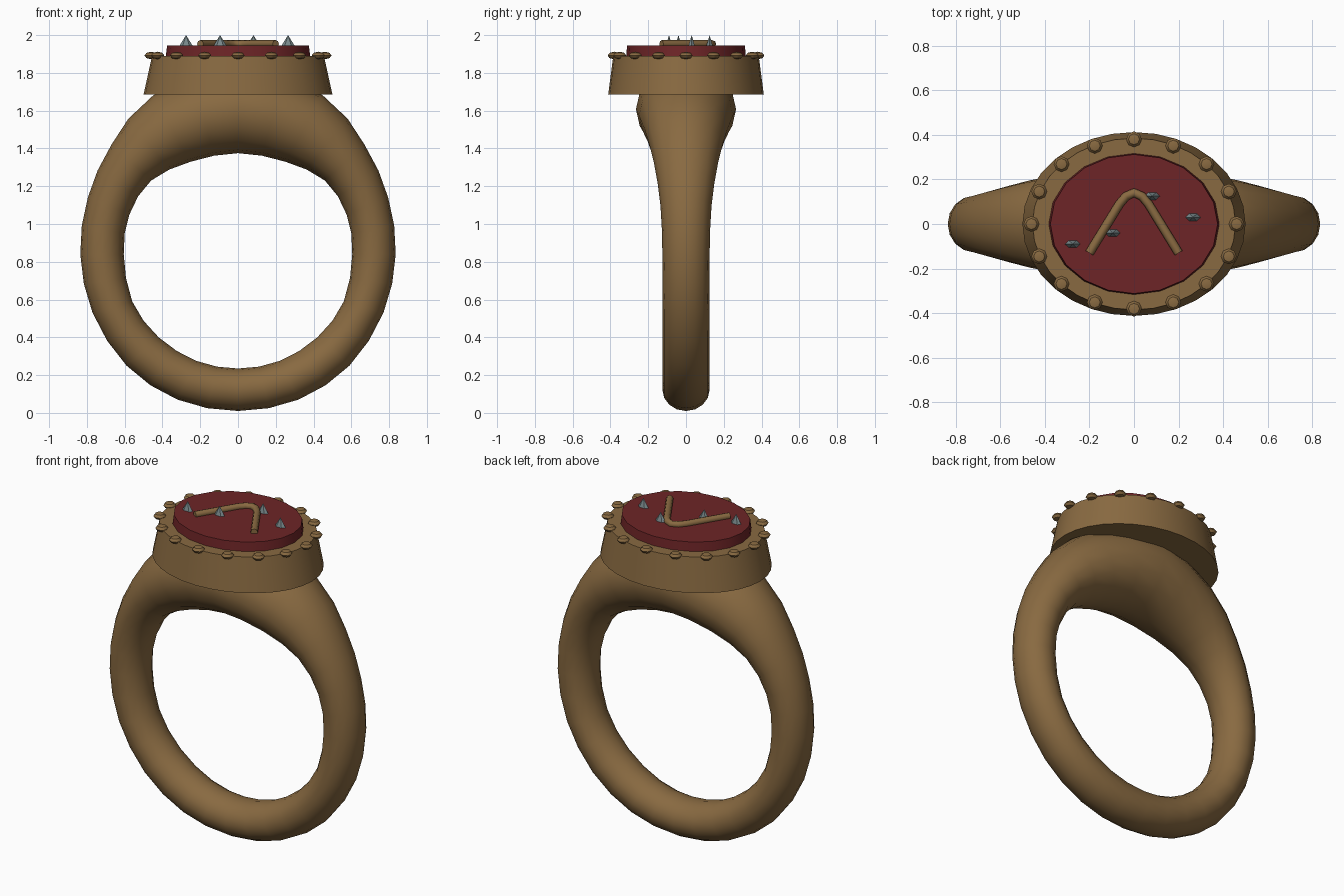
import bpy, bmesh, math
from mathutils import Vector

if "Cube" in bpy.data.objects:
    bpy.data.objects.remove(bpy.data.objects["Cube"])


def material(name, rgb):
    m = bpy.data.materials.new(name)
    m.diffuse_color = (*rgb, 1)
    m.use_nodes = True
    m.node_tree.nodes["Principled BSDF"].inputs["Base Color"].default_value = m.diffuse_color
    return m


BRONZE = material("bronze", (0.25, 0.144, 0.053))
RED = material("deep red", (0.155, 0.018, 0.02))
STEEL = material("grey steel", (0.19, 0.25, 0.26))


def add_object(name, bm, mat, angle=40):
    bmesh.ops.recalc_face_normals(bm, faces=bm.faces)
    me = bpy.data.meshes.new(name)
    bm.to_mesh(me)
    bm.free()
    me.materials.append(mat)
    ob = bpy.data.objects.new(name, me)
    bpy.context.collection.objects.link(ob)
    bpy.ops.object.select_all(action='DESELECT')
    ob.select_set(True)
    bpy.context.view_layer.objects.active = ob
    if angle:
        bpy.ops.object.shade_smooth_by_angle(angle=math.radians(angle))
    return ob


def loft(bm, loops, closed=False):
    """Skin rings of points; cap the ends unless the loft is closed."""
    rings = [[bm.verts.new(p) for p in loop] for loop in loops]
    n = len(rings[0])
    pairs = list(zip(rings, rings[1:]))
    if closed:
        pairs.append((rings[-1], rings[0]))
    else:
        bm.faces.new(rings[0])
        bm.faces.new(rings[-1])
    for a, b in pairs:
        for i in range(n):
            j = (i + 1) % n
            bm.faces.new((a[i], a[j], b[j], b[i]))


def oval(rx, ry, z, n):
    return [(rx * math.cos(t), ry * math.sin(t), z)
            for t in (2 * math.pi * i / n for i in range(n))]


# Band: (outer x, outer z, inner x, inner z, half width), bottom to top
half = [(0, .01, 0, .235, .125), (.32, .07, .22, .275, .125),
        (.59, .25, .42, .40, .125), (.77, .53, .56, .59, .125),
        (.835, .84, .605, .84, .125), (.795, 1.14, .575, 1.05, .135),
        (.67, 1.42, .46, 1.23, .17), (.45, 1.68, .25, 1.33, .22),
        (0, 1.84, 0, 1.375, .265)]
stations = [Vector(s) for s in half]
stations += [Vector((-s[0], s[1], -s[2], s[3], s[4])) for s in half[-2:0:-1]]
count = len(stations)
sections = []
for i in range(count):
    p0, p1, p2, p3 = (stations[(i + k) % count] for k in (-1, 0, 1, 2))
    sections += [p1, (p1 + p2) * 0.5625 - (p0 + p3) * 0.0625]
loops = []
for ox, oz, ix, iz, w in sections:
    loop = []
    for k in range(16):
        t = 2 * math.pi * k / 16
        c = (1 + math.cos(t)) / 2
        loop.append((ix + (ox - ix) * c, w * math.sin(t), iz + (oz - iz) * c))
    loops.append(loop)
bm = bmesh.new()
loft(bm, loops, closed=True)
add_object("band", bm, BRONZE, 60)

# Bezel: tapered oval collar
bm = bmesh.new()
loft(bm, [oval(.5, .412, 1.685, 32), oval(.455, .385, 1.89, 32)])
add_object("bezel", bm, BRONZE)

# Stone: shallow oval slab
bm = bmesh.new()
loft(bm, [oval(.385, .318, 1.87, 20), oval(.375, .312, 1.945, 20)])
add_object("stone", bm, RED, 30)

# Beads around the rim
for i in range(16):
    t = 2 * math.pi * i / 16
    bm = bmesh.new()
    bmesh.ops.create_uvsphere(bm, u_segments=8, v_segments=4, radius=.035)
    bmesh.ops.scale(bm, vec=(1, 1, .57), verts=bm.verts)
    bmesh.ops.translate(bm, vec=(.46 * math.cos(t), .38 * math.sin(t), 1.892),
                        verts=bm.verts)
    add_object(f"rim_bead_{i + 1}", bm, BRONZE)

# Chevron: bent rod lying on the stone
path = [Vector((x, y, 1.953)) for x, y in
        ((-.2, -.13), (-.065, .09), (-.035, .125), (0, .14),
         (.035, .125), (.065, .09), (.2, -.13))]
loops = []
for i, p in enumerate(path):
    d = (path[min(i + 1, 6)] - path[max(i - 1, 0)]).normalized()
    side = Vector((-d.y, d.x, 0))
    loops.append([p + .02 * (side * math.cos(a) + Vector((0, 0, 1)) * math.sin(a))
                  for a in (2 * math.pi * k / 8 for k in range(8))])
bm = bmesh.new()
loft(bm, loops)
add_object("chevron", bm, BRONZE, 50)

# Spikes: small flattened cones
for i, (x, y) in enumerate(((.082, .125), (.265, .03), (-.095, -.04), (-.275, -.09))):
    bm = bmesh.new()
    base = [bm.verts.new((x + px, y + py, 1.942))
            for px, py, _ in oval(.036, .02, 0, 6)]
    tip = bm.verts.new((x, y, 2.0))
    bm.faces.new(base)
    for k in range(6):
        bm.faces.new((base[k], base[(k + 1) % 6], tip))
    add_object(f"spike_{i + 1}", bm, STEEL, 0)
